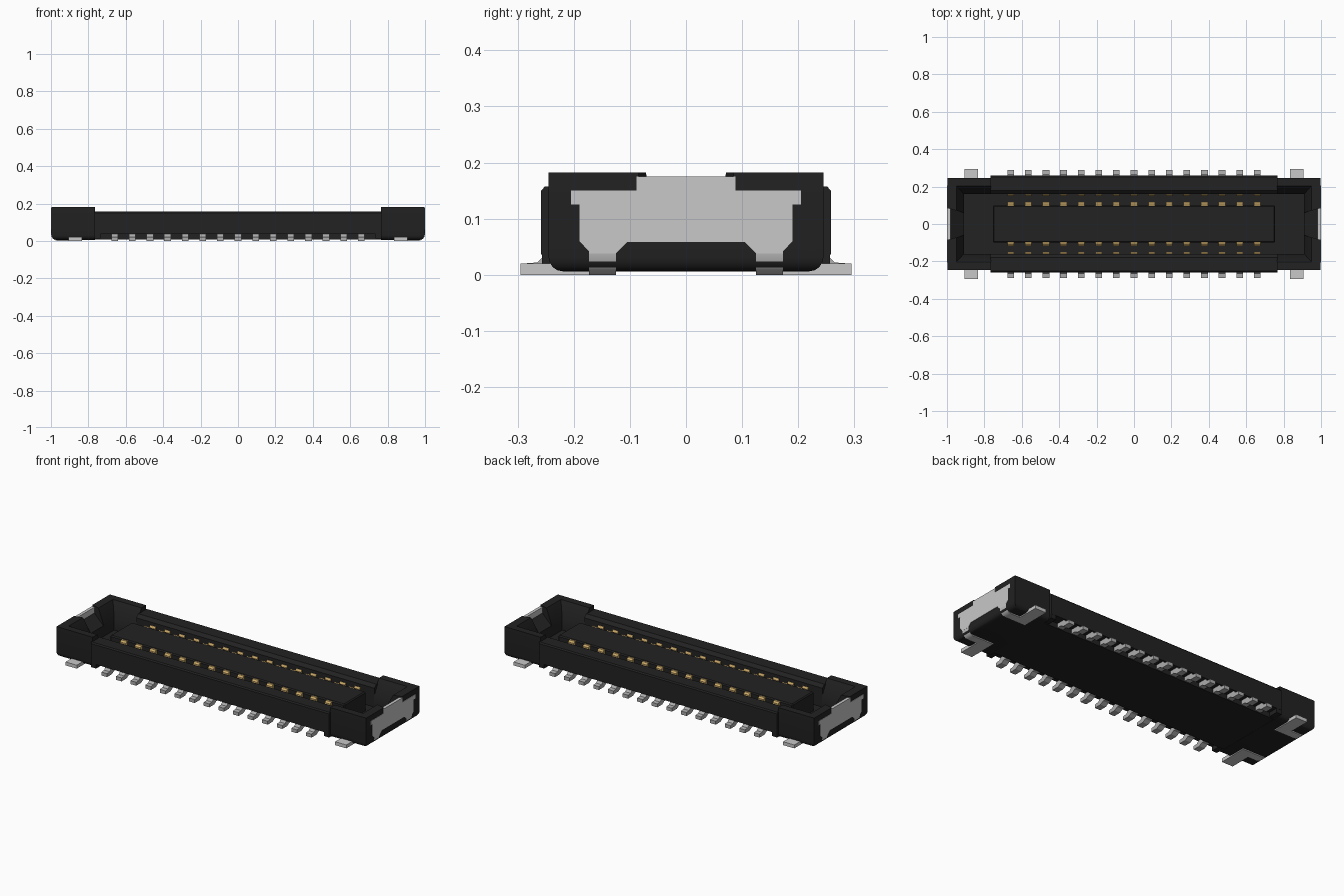
import bpy, bmesh, math

if "Cube" in bpy.data.objects:
    bpy.data.objects.remove(bpy.data.objects["Cube"])


def material(name, c):
    m = bpy.data.materials.new(name)
    m.diffuse_color = (*c, 1)
    m.use_nodes = True
    m.node_tree.nodes["Principled BSDF"].inputs["Base Color"].default_value = m.diffuse_color
    return m


BLACK = material("black_plastic", (0.016, 0.016, 0.016))
SILVER = material("silver_clip", (0.58, 0.58, 0.58))
GREY = material("grey_tin", (0.42, 0.42, 0.42))
GOLD = material("gold_plating", (0.60, 0.40, 0.14))


def loft(bm, lower, upper):
    """Closed solid between two matching outlines."""
    a = [bm.verts.new(p) for p in lower]
    b = [bm.verts.new(p) for p in upper]
    n = len(a)
    bm.faces.new(a)
    bm.faces.new(b[::-1])
    for i in range(n):
        bm.faces.new((a[i], b[i], b[(i + 1) % n], a[(i + 1) % n]))


def prism(bm, pts, axis, lo, hi):
    """Extrude a profile: axis x takes (y, z), axis y takes (x, z)."""
    place = (lambda p, t: (t, p[0], p[1])) if axis == "x" else (lambda p, t: (p[0], t, p[1]))
    loft(bm, [place(p, lo) for p in pts], [place(p, hi) for p in pts])


def box(bm, x0, x1, y0, y1, z0, z1):
    prism(bm, [(y0, z0), (y1, z0), (y1, z1), (y0, z1)], "x", x0, x1)


def finish(bm, name, mat, bevel=0.0):
    bmesh.ops.recalc_face_normals(bm, faces=bm.faces)
    if bevel:
        bmesh.ops.bevel(bm, geom=list(bm.edges), offset=bevel, segments=1,
                        affect='EDGES', clamp_overlap=True)
    me = bpy.data.meshes.new(name)
    bm.to_mesh(me)
    bm.free()
    ob = bpy.data.objects.new(name, me)
    me.materials.append(mat)
    bpy.context.collection.objects.link(ob)
    return ob


def cut(ob, cutter):
    mod = ob.modifiers.new("cut", 'BOOLEAN')
    mod.operation = 'DIFFERENCE'
    mod.solver = 'EXACT'
    mod.object = cutter
    bpy.context.view_layer.objects.active = ob
    bpy.ops.object.modifier_apply(modifier=mod.name)
    bpy.data.objects.remove(cutter)


def mirrored(half):
    """Complete a right-half profile by mirroring it about the z axis."""
    return half + [(-u, v) for u, v in reversed(half)]


# Middle housing: trough with undercut sides where the tails leave
bm = bmesh.new()
prism(bm, mirrored([(0.20, 0.007), (0.20, 0.036), (0.258, 0.036), (0.258, 0.15),
                    (0.252, 0.157), (0.178, 0.157), (0.16, 0.14), (0.16, 0.03)]),
      "x", -0.768, 0.768)
finish(bm, "middle_housing", BLACK)

# Feet at the ends of the side walls
bm = bmesh.new()
for sx in (-1, 1):
    for sy in (-1, 1):
        box(bm, sx * 0.735, sx * 0.768, sy * 0.19, sy * 0.257, 0.012, 0.05)
finish(bm, "wall_feet", BLACK)

# Central island
bm = bmesh.new()
box(bm, -0.755, 0.755, -0.10, 0.10, 0.025, 0.141)
finish(bm, "centre_island", BLACK, 0.006)

for s, side in ((-1, "left"), (1, "right")):
    # End block with rounded lower edges
    bm = bmesh.new()
    box(bm, s * 0.765, s * 0.998, -0.245, 0.245, 0.006, 0.182)
    bmesh.ops.recalc_face_normals(bm, faces=bm.faces)
    outer = [e for e in bm.edges if all(v.co.z < 0.1 for v in e.verts)
             and not all(abs(v.co.x) < 0.8 for v in e.verts)]
    bmesh.ops.bevel(bm, geom=outer, offset=0.026, segments=4, profile=0.5, affect='EDGES')
    block = finish(bm, side + "_end_block", BLACK)

    # Cavity: sloped lead-in above a straight pocket
    bm = bmesh.new()
    loft(bm, [(s * x, y, 0.10) for x, y in ((0.7, -0.16), (0.91, -0.16), (0.91, 0.16), (0.7, 0.16))],
         [(s * x, y, 0.19) for x, y in ((0.7, -0.208), (0.953, -0.208), (0.953, 0.208), (0.7, 0.208))])
    cut(block, finish(bm, "lead_in_cutter", BLACK))
    bm = bmesh.new()
    box(bm, s * 0.7, s * 0.91, -0.16, 0.16, 0.03, 0.12)
    cut(block, finish(bm, "pocket_cutter", BLACK))

    # Sloped opening in the end wall, flaring outwards
    bm = bmesh.new()
    loft(bm, [(s * 0.89, -0.055, 0.08), (s * 0.89, 0.055, 0.08),
              (s * 0.89, 0.055, 0.2), (s * 0.89, -0.055, 0.2)],
         [(s * 1.01, -0.088, 0.16), (s * 1.01, 0.088, 0.16),
          (s * 1.01, 0.088, 0.2), (s * 1.01, -0.088, 0.2)])
    cut(block, finish(bm, "opening_cutter", BLACK))

    # Metal end plate
    bm = bmesh.new()
    prism(bm, mirrored([(0.105, 0.058), (0.125, 0.038), (0.173, 0.038), (0.173, 0.042),
                        (0.19, 0.06), (0.19, 0.125), (0.205, 0.125), (0.205, 0.15),
                        (0.088, 0.15), (0.088, 0.175)]), "x", s * 0.982, s * 1.0)
    finish(bm, side + "_end_plate", SILVER)

    # Clip legs curl under the block and turn out into solder tabs
    bm = bmesh.new()
    leg = [(1, 0.04), (0.997, 0.025), (0.989, 0.012), (0.978, 0.004), (0.965, 0), (0.85, 0),
           (0.85, 0.018), (0.96, 0.018), (0.976, 0.026), (0.982, 0.04)]
    for sy in (-1, 1):
        prism(bm, [(s * x, z) for x, z in leg], "y", sy * 0.125, sy * 0.173)
        box(bm, s * 0.833, s * 0.905, sy * 0.125, sy * 0.295, 0, 0.02)
    finish(bm, side + "_clip_legs", SILVER)

# Fifteen contacts per side: grey solder tails and gold contact arms
tail = [(0.29, 0), (0.29, 0.02), (0.265, 0.022), (0.25, 0.037), (0.195, 0.037),
        (0.195, 0.012), (0.225, 0.012), (0.245, 0)]
inner_arm = [(0.095, 0.04), (0.095, 0.138), (0.108, 0.138), (0.118, 0.13), (0.118, 0.04)]
outer_arm = [(0.165, 0.04), (0.165, 0.122), (0.158, 0.122), (0.151, 0.112), (0.151, 0.04)]
tails, arms = bmesh.new(), bmesh.new()
for i in range(15):
    x = (i - 7) * 0.0942
    for sy in (-1, 1):
        prism(tails, [(sy * y, z) for y, z in tail], "x", x - 0.018, x + 0.018)
        for arm in (inner_arm, outer_arm):
            prism(arms, [(sy * y, z) for y, z in arm], "x", x - 0.018, x + 0.018)
finish(tails, "solder_tails", GREY)
finish(arms, "contact_arms", GOLD)

# Smooth the rounded corners, keep hard edges
for ob in list(bpy.data.objects):
    if "block" in ob.name or "legs" in ob.name:
        bpy.ops.object.select_all(action='DESELECT')
        ob.select_set(True)
        bpy.context.view_layer.objects.active = ob
        bpy.ops.object.shade_smooth_by_angle(angle=math.radians(30))
